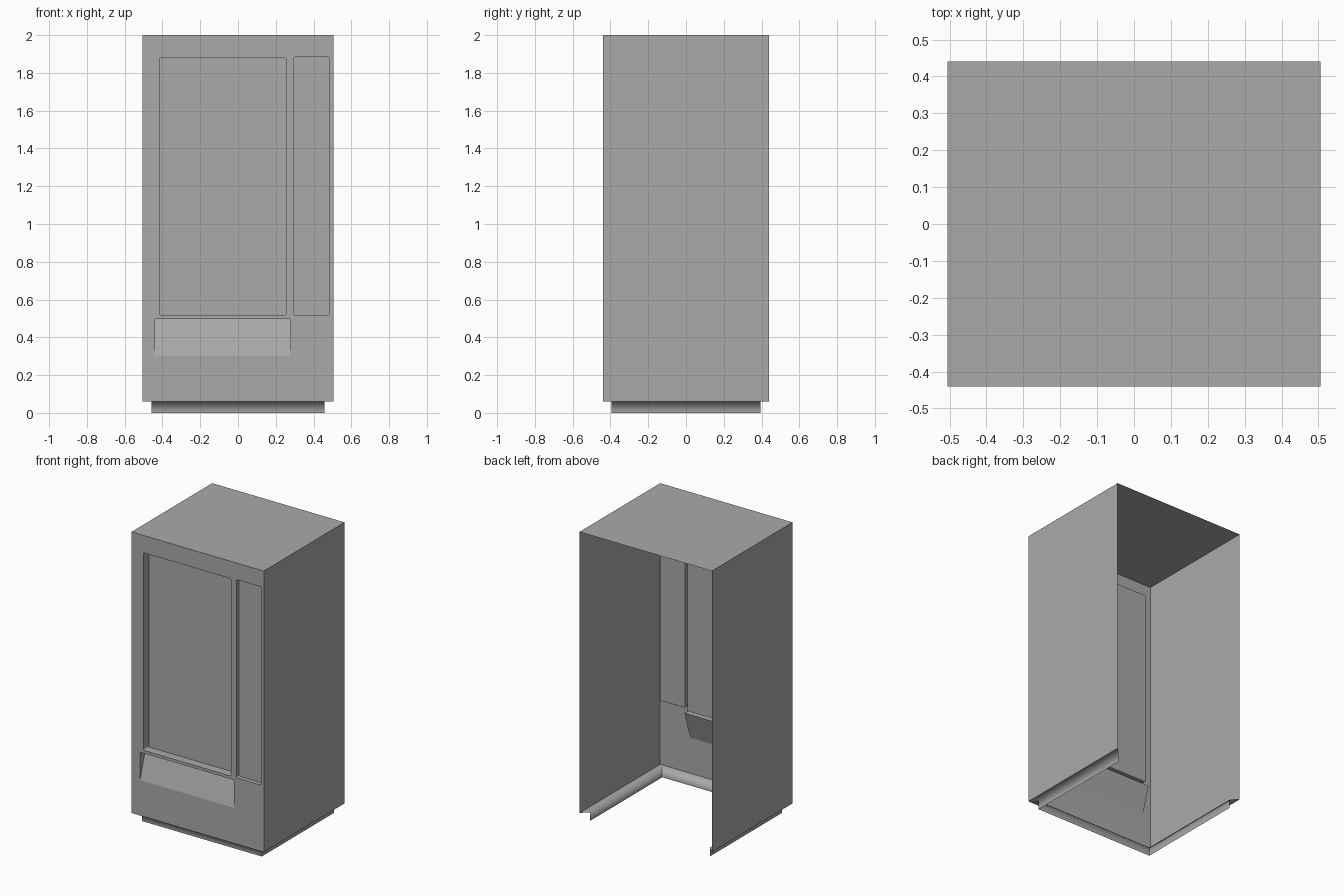
import bpy
import bmesh
from math import cos, sin, pi
from mathutils import Vector

cube = bpy.data.objects.get("Cube")
if cube:
    bpy.data.objects.remove(cube, do_unlink=True)

W, D, TOP, FLOOR = 0.505, 0.44, 2.0, 0.06   # cabinet half sizes and heights
PW, PD = 0.458, 0.395                       # plinth half sizes

grey = bpy.data.materials.new("cabinet grey")
grey.use_nodes = True
colour = (0.4, 0.4, 0.4, 1)
grey.diffuse_color = colour
grey.node_tree.nodes["Principled BSDF"].inputs["Base Color"].default_value = colour


def make_object(name, bm, smooth=False):
    for f in bm.faces:
        f.smooth = smooth
    mesh = bpy.data.meshes.new(name)
    bm.to_mesh(mesh)
    bm.free()
    mesh.materials.append(grey)
    obj = bpy.data.objects.new(name, mesh)
    bpy.context.collection.objects.link(obj)
    return obj


def ring(hx, hy, z):
    """Corners running back left, front left, front right, back right."""
    return [Vector(p) for p in ((-hx, hy, z), (-hx, -hy, z), (hx, -hy, z), (hx, hy, z))]


def outline(x0, x1, z0, z1, radius=0.0, steps=3):
    """Rectangle in the front plane, anticlockwise from the front, corners rounded."""
    points = []
    corners = ((x1, z1, -1, -1), (x0, z1, 1, -1), (x0, z0, 1, 1), (x1, z0, -1, 1))
    for quarter, (x, z, sx, sz) in enumerate(corners):
        if not radius:
            points.append(Vector((x, -D, z)))
            continue
        for i in range(steps + 1):
            a = (quarter + i / steps) * pi / 2
            points.append(Vector((x + sx * radius + radius * cos(a), -D,
                                  z + sz * radius + radius * sin(a))))
    return points


# Side walls and top, open at the back and underneath
bm = bmesh.new()
top, low = ring(W, D, TOP), ring(W, D, FLOOR)
for quad in (top, (low[0], low[1], top[1], top[0]), (low[2], low[3], top[3], top[2])):
    bm.faces.new([bm.verts.new(p) for p in quad])
make_object("cabinet_walls", bm)

# Plinth: mitred ledge and skirt on the front and both sides
bm = bmesh.new()
rings = [ring(W, D, FLOOR), ring(PW, PD, FLOOR), ring(PW, PD, 0)]
for side in range(3):
    strip = [[bm.verts.new(r[side + k]) for k in (0, 1)] for r in rings]
    for upper, lower in zip(strip, strip[1:]):
        bm.faces.new((lower[0], lower[1], upper[1], upper[0]))
make_object("plinth", bm, smooth=True)

# Openings: outline, depth at the bottom, depth at the top
openings = {
    "display_recess": (outline(-0.415, 0.255, 0.517, 1.88, 0.008), 0.06, 0.06),
    "control_recess": (outline(0.295, 0.485, 0.517, 1.885, 0.01), 0.03, 0.03),
    "delivery_flap": (outline(-0.44, 0.277, 0.305, 0.497), 0.0, 0.06),
}

# Front panel pierced by the openings
bm = bmesh.new()
for loop in [outline(-W, W, FLOOR, TOP)] + [o[0] for o in openings.values()]:
    verts = [bm.verts.new(p) for p in loop]
    for a, b in zip(verts, verts[1:] + verts[:1]):
        bm.edges.new((a, b))
bmesh.ops.triangle_fill(bm, use_beauty=True, edges=bm.edges[:], normal=(0, -1, 0))
bm.normal_update()
bmesh.ops.reverse_faces(bm, faces=[f for f in bm.faces if f.normal.y > 0])
bmesh.ops.dissolve_limit(bm, angle_limit=0.01, verts=bm.verts[:], edges=bm.edges[:])
make_object("front_panel", bm)

# Recess walls and back plates; the flap slopes inwards towards its top
for name, (loop, deep_low, deep_high) in openings.items():
    bm = bmesh.new()
    z0, z1 = min(p.z for p in loop), max(p.z for p in loop)
    rim = [bm.verts.new(p) for p in loop]
    back = []
    for p in loop:
        depth = deep_low + (deep_high - deep_low) * (p.z - z0) / (z1 - z0)
        back.append(bm.verts.new(p + Vector((0, depth, 0))))
    bm.faces.new(back)
    for i in range(len(rim)):
        j = (i + 1) % len(rim)
        bm.faces.new((rim[i], rim[j], back[j], back[i]))
    bmesh.ops.remove_doubles(bm, verts=bm.verts[:], dist=0.0001)
    make_object(name, bm)
